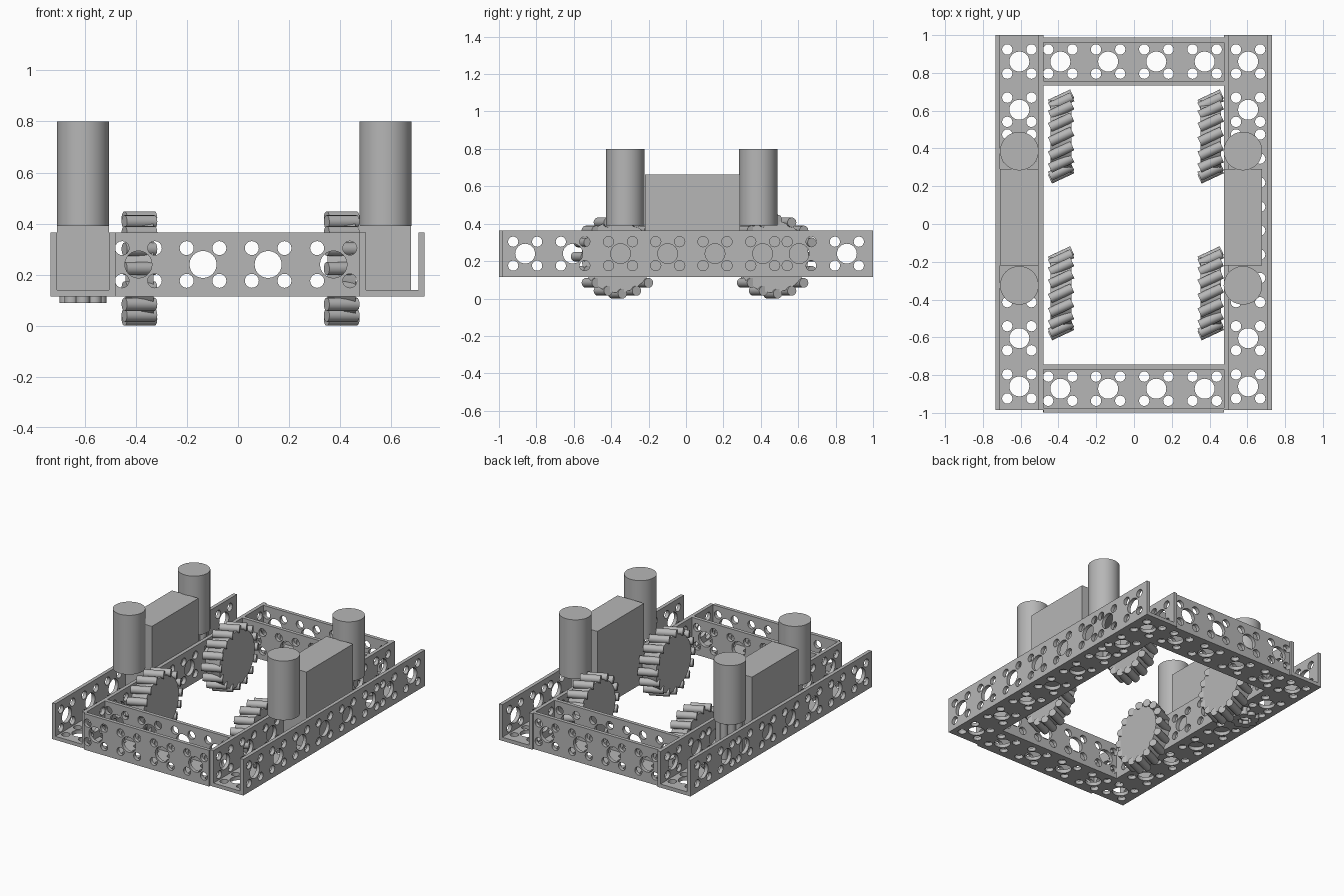
import bpy, bmesh, math
from mathutils import Matrix, Vector

cube = bpy.data.objects.get("Cube")
if cube:
    bpy.data.objects.remove(cube)

GREY = bpy.data.materials.new("plain_grey")
GREY.use_nodes = True
GREY.diffuse_color = (0.47, 0.47, 0.47, 1)
GREY.node_tree.nodes["Principled BSDF"].inputs["Base Color"].default_value = (0.47, 0.47, 0.47, 1)

WIDTH, THICK = 0.254, 0.025      # channel section
BASE, HEIGHT = 0.115, 0.25       # channel underside and wall height
BIG, SMALL, OFFSET = 0.053, 0.0275, 0.064   # hole pattern


def finish(name, bm):
    """Turn a bmesh into a named, grey object with sharp edges kept."""
    mesh = bpy.data.meshes.new(name)
    bm.to_mesh(mesh)
    bm.free()
    mesh.materials.clear()
    mesh.materials.append(GREY)
    for poly in mesh.polygons:
        poly.material_index = 0
    obj = bpy.data.objects.new(name, mesh)
    bpy.context.collection.objects.link(obj)
    bpy.ops.object.select_all(action='DESELECT')
    obj.select_set(True)
    bpy.context.view_layer.objects.active = obj
    bpy.ops.object.shade_smooth_by_angle(angle=math.radians(35))
    return obj


def add_loop(curve, points):
    spline = curve.splines.new('POLY')
    spline.points.add(len(points) - 1)
    for p, (x, y) in zip(spline.points, points):
        p.co = (x, y, 0, 1)
    spline.use_cyclic_u = True


def circle(cx, cy, r, n=24):
    return [(cx + r * math.cos(math.tau * i / n), cy + r * math.sin(math.tau * i / n))
            for i in range(n)]


def add_plate(bm, x0, x1, y0, y1, stations, matrix):
    """Perforated plate in its local xy plane, holes centred on local y = 0."""
    curve = bpy.data.curves.new("plate_outline", 'CURVE')
    curve.dimensions = '2D'
    curve.fill_mode = 'BOTH'
    curve.extrude = THICK / 2
    add_loop(curve, [(x0, y0), (x1, y0), (x1, y1), (x0, y1)])
    for s in stations:
        add_loop(curve, circle(s, 0, BIG))
        for dx in (-OFFSET, OFFSET):
            for dy in (-OFFSET, OFFSET):
                add_loop(curve, circle(s + dx, dy, SMALL, 16))
    temp = bpy.data.objects.new("plate_outline", curve)
    bpy.context.collection.objects.link(temp)
    bpy.context.view_layer.update()
    mesh = bpy.data.meshes.new_from_object(
        temp.evaluated_get(bpy.context.evaluated_depsgraph_get()))
    mesh.transform(matrix)
    bm.from_mesh(mesh)
    bpy.data.objects.remove(temp)
    bpy.data.curves.remove(curve)
    bpy.data.meshes.remove(mesh)


def channel(name, x0, x1, stations, matrix):
    """Open-topped U channel running along local x."""
    bm = bmesh.new()
    add_plate(bm, x0, x1, -WIDTH / 2, WIDTH / 2, stations,
              Matrix.Translation((0, 0, BASE + THICK / 2)))
    upright = Matrix.Rotation(math.pi / 2, 4, 'X')
    mid = BASE + HEIGHT / 2
    for side in (-1, 1):
        place = Matrix.Translation((0, side * (WIDTH - THICK) / 2, mid))
        add_plate(bm, x0, x1, THICK - HEIGHT / 2, HEIGHT / 2, stations, place @ upright)
    bmesh.ops.remove_doubles(bm, verts=bm.verts, dist=0.0001)
    bmesh.ops.recalc_face_normals(bm, faces=bm.faces)
    bm.transform(matrix)
    return finish(name, bm)


def add_cylinder(bm, radius, length, centre, axis=(0, 0, 1), sides=32):
    turn = Vector((0, 0, 1)).rotation_difference(Vector(axis)).to_matrix().to_4x4()
    bmesh.ops.create_cone(bm, cap_ends=True, segments=sides, radius1=radius, radius2=radius,
                          depth=length, matrix=Matrix.Translation(centre) @ turn)


# Frame: two long side rails and two cross channels
rail_holes = (-0.86, -0.605, -0.35, -0.098, 0.155, 0.41, 0.605, 0.86)
cross_holes = (-0.39, -0.137, 0.118, 0.374)
quarter = Matrix.Rotation(math.pi / 2, 4, 'Z')
for label, x in (("right", -0.607), ("left", 0.604)):
    channel(label + "_rail", -0.985, 1.0, rail_holes, Matrix.Translation((x, 0, 0)) @ quarter)
for label, y in (("front", -0.872), ("back", 0.86)):
    channel(label + "_cross_channel", -0.48, 0.477, cross_holes, Matrix.Translation((0, y, 0)))

# Motors and the box between them on each rail
for label, x in (("right", -0.607), ("left", 0.577)):
    bm = bmesh.new()
    bmesh.ops.create_cube(bm, size=1, matrix=Matrix.Translation((x, 0.035, 0.4015))
                          @ Matrix.Diagonal((0.203, 0.51, 0.523, 1)))
    finish(label + "_box", bm)
    for end, y in (("front", -0.325), ("back", 0.386)):
        bm = bmesh.new()
        add_cylinder(bm, 0.102, 0.41, (x, y, 0.595), sides=48)
        finish(f"{end}_{label}_motor", bm)

# Pegs below one motor
bm = bmesh.new()
for i in range(8):
    a = math.tau * i / 8
    add_cylinder(bm, 0.027, 0.3, (-0.607 + 0.065 * math.cos(a), 0.386 + 0.065 * math.sin(a), 0.24),
                 sides=16)
finish("motor_pegs", bm)

# Wheels: a hub disc ringed by slanted parallel rollers
slant = (math.cos(math.radians(25)), math.sin(math.radians(25)), 0)
for label, x in (("right", -0.386), ("left", 0.406)):
    for end, y in (("front", -0.367), ("back", 0.463)):
        bm = bmesh.new()
        add_cylinder(bm, 0.192, 0.11, (x, y, 0.224), (1, 0, 0), 48)
        finish(f"{end}_{label}_hub", bm)
        bm = bmesh.new()
        for i in range(16):
            a = math.tau * i / 16
            add_cylinder(bm, 0.026, 0.13,
                         (x, y + 0.198 * math.sin(a), 0.224 + 0.198 * math.cos(a)), slant, 16)
        finish(f"{end}_{label}_rollers", bm)
